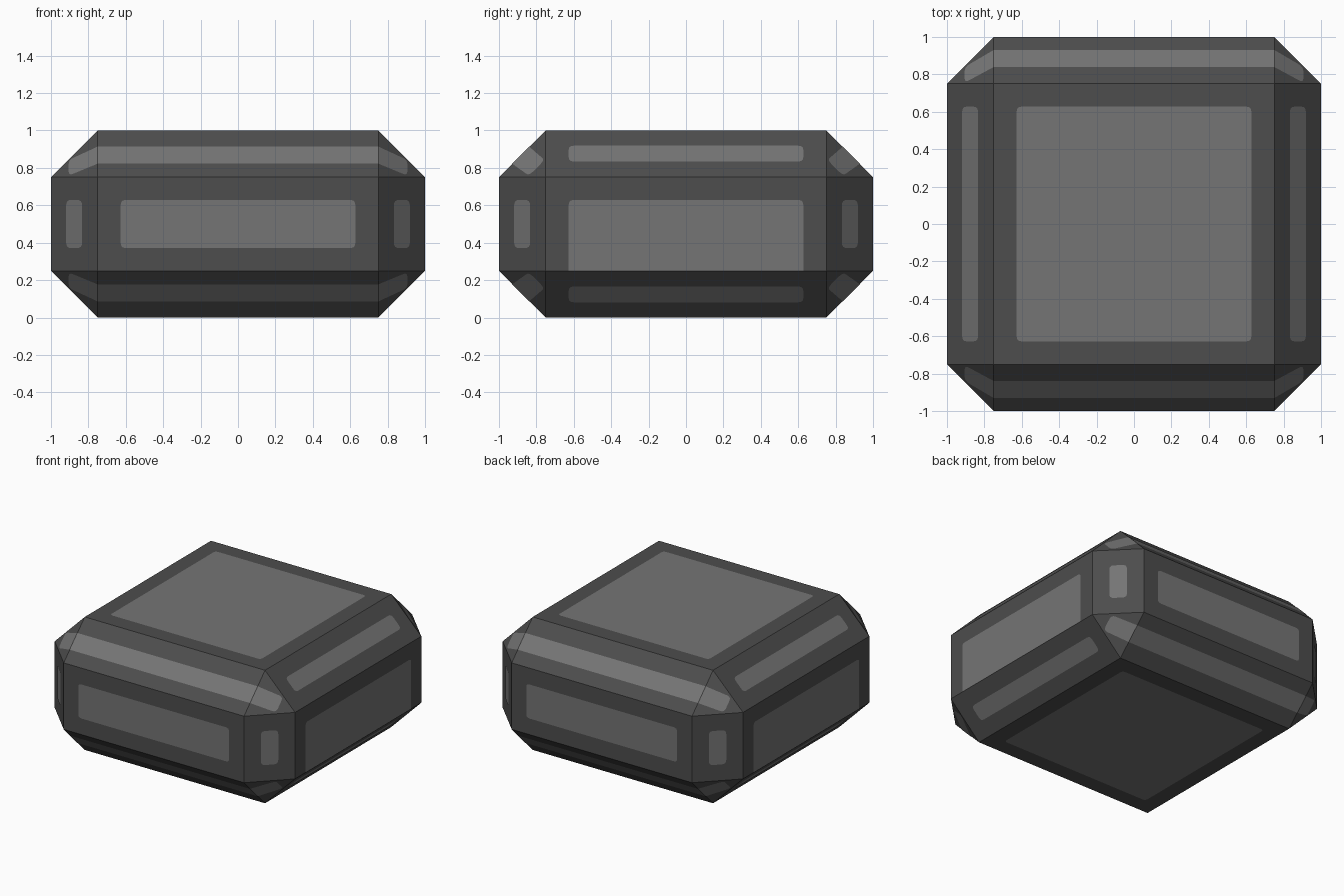
import bpy, bmesh
from mathutils import Vector

if "Cube" in bpy.data.objects:
    bpy.data.objects.remove(bpy.data.objects["Cube"])

MID = Vector((0, 0, 0.5))      # centre of the block
LIFT = 0.002                   # painted panels sit just above the surface


def material(name, value):
    m = bpy.data.materials.new(name)
    m.diffuse_color = (value, value, value, 1)
    m.use_nodes = True
    m.node_tree.nodes["Principled BSDF"].inputs["Base Color"].default_value = m.diffuse_color
    return m


dark = material("dark grey", 0.074)
light = material("mid grey", 0.178)


def add_object(name, bm, mat):
    me = bpy.data.meshes.new(name)
    bm.to_mesh(me)
    bm.free()
    me.materials.append(mat)
    ob = bpy.data.objects.new(name, me)
    bpy.context.collection.objects.link(ob)
    return ob


def rounded(pts, radii, steps=4):
    """Round each polygon corner by its own radius (0 keeps it sharp)."""
    out = []
    for i, p in enumerate(pts):
        r = radii[i]
        if r == 0:
            out.append(p)
            continue
        a = p + (pts[i - 1] - p).normalized() * r
        b = p + (pts[(i + 1) % len(pts)] - p).normalized() * r
        for k in range(steps + 1):
            t = k / steps
            out.append(a * (1 - t) ** 2 + p * 2 * t * (1 - t) + b * t * t)
    return out


def plate(bm, pts, radii, flip):
    """Flat panel given relative to the block centre, mirrored by flip signs."""
    pts = [Vector(c * s for c, s in zip(p, flip)) for p in pts]
    f = bm.faces.new([bm.verts.new(p + MID) for p in rounded(pts, radii)])
    f.normal_update()
    if f.normal.dot(f.calc_center_median() - MID) < 0:
        f.normal_flip()
    for v in f.verts:
        v.co += f.normal * LIFT


def panels(name, pts, radii, flips):
    bm = bmesh.new()
    for flip in flips:
        plate(bm, [Vector(p) for p in pts], radii, flip)
    add_object(name, bm, light)


# Chamfered block
bm = bmesh.new()
bmesh.ops.create_cube(bm, size=1)
for v in bm.verts:
    v.co = Vector((v.co.x * 2, v.co.y * 2, v.co.z)) + MID
bmesh.ops.bevel(bm, geom=bm.edges[:], offset=0.25, offset_type='OFFSET',
                segments=1, profile=0.5, affect='EDGES')
bmesh.ops.recalc_face_normals(bm, faces=bm.faces[:])
add_object("block", bm, dark)

S = (1, -1)
flip_x = [(s, 1, 1) for s in S]
flip_y = [(1, s, 1) for s in S]
flip_z = [(1, 1, s) for s in S]
flip_xy = [(a, b, 1) for a in S for b in S]
flip_xz = [(a, 1, b) for a in S for b in S]
flip_yz = [(1, a, b) for a in S for b in S]
flip_all = [(a, b, c) for a in S for b in S for c in S]

# Panels on the six main faces (side panels run down to the lower edge)
w, h, r = 0.627, 0.128, 0.025
panels("top_and_bottom_panels", [(-w, -w, .5), (w, -w, .5), (w, w, .5), (-w, w, .5)],
       [r] * 4, flip_z)
panels("front_and_back_panels", [(-w, 1, -h), (w, 1, -h), (w, 1, h), (-w, 1, h)],
       [r] * 4, flip_y)
panels("side_panels", [(1, -w, -.25), (1, w, -.25), (1, w, h), (1, -w, h)],
       [0, 0, r, r], flip_x)

# Strips on the chamfers: t runs across each chamfer
lo, hi = 0.25 * 0.33, 0.25 * 0.67
panels("upright_chamfer_strips",
       [(.75 + lo, 1 - lo, -h), (.75 + hi, 1 - hi, -h),
        (.75 + hi, 1 - hi, h), (.75 + lo, 1 - lo, h)], [.03] * 4, flip_xy)
panels("side_chamfer_strips",
       [(1 - lo, -w, .25 + lo), (1 - hi, -w, .25 + hi),
        (1 - hi, w, .25 + hi), (1 - lo, w, .25 + lo)], [.03] * 4, flip_xz)
c0, c1 = 0.285, 0.65
lo, hi = 0.25 * c0, 0.25 * c1
panels("front_and_back_chamfer_strips",
       [(-.75, 1 - lo, .25 + lo), (.75, 1 - lo, .25 + lo),
        (.75, 1 - hi, .25 + hi), (-.75, 1 - hi, .25 + hi)], [0] * 4, flip_yz)


# Strip ends that carry on into the corner triangles
def corner(b, c):
    return (.75 + .25 * b, .75 + .25 * (1 - b - c), .25 + .25 * c)


e = 0.616
panels("corner_strip_ends",
       [corner(0, c0), corner(e, 0.03), corner(e, 0.365), corner(0, c1)],
       [0, .03, .03, 0], flip_all)
